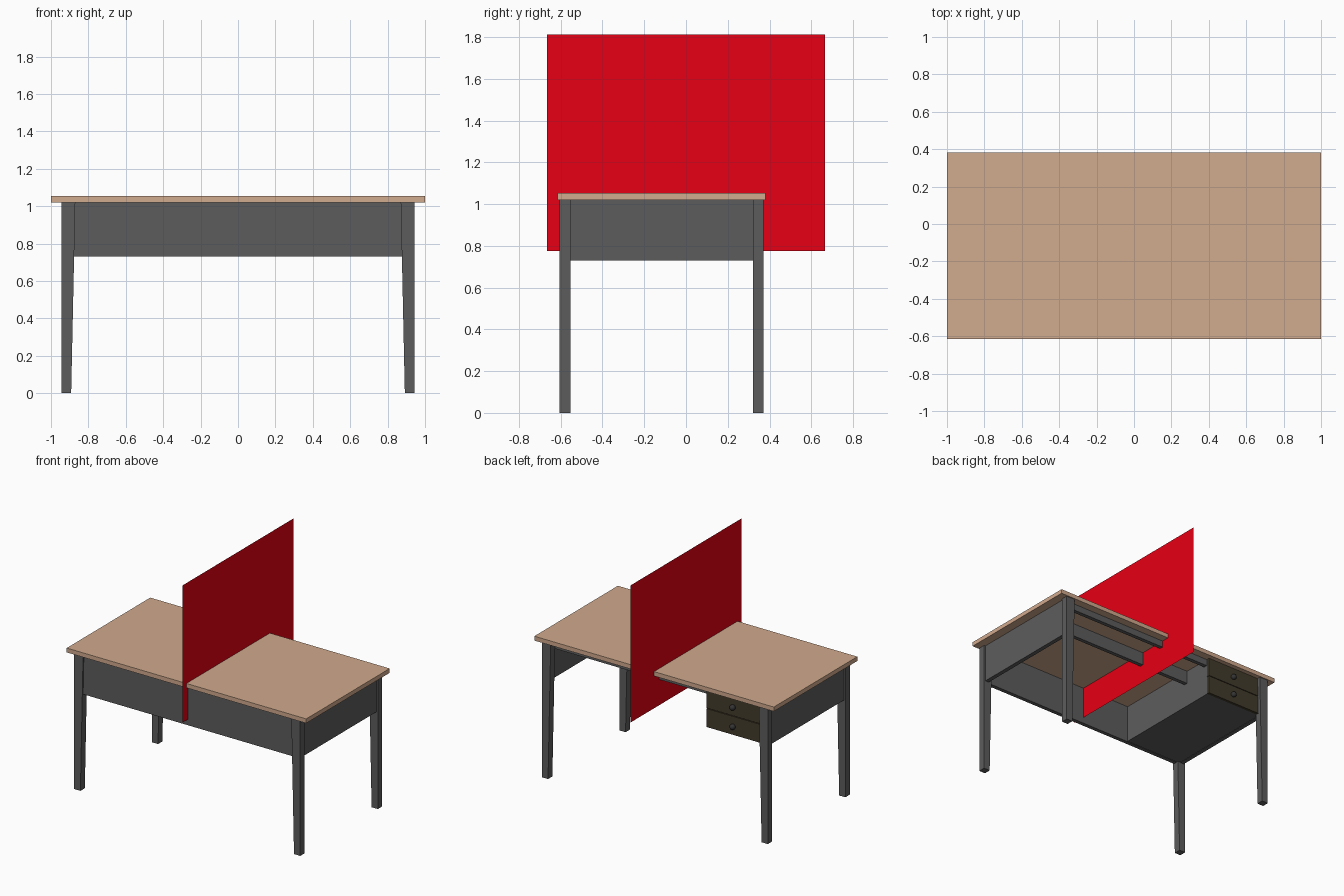
import bpy, bmesh, math

if "Cube" in bpy.data.objects:
    bpy.data.objects.remove(bpy.data.objects["Cube"])


def mat(name, rgb):
    m = bpy.data.materials.new(name)
    m.diffuse_color = (*rgb, 1)
    m.use_nodes = True
    m.node_tree.nodes["Principled BSDF"].inputs["Base Color"].default_value = m.diffuse_color
    return m


WOOD = mat("tan wood", (0.64, 0.405, 0.27))
GREY = mat("dark grey", (0.108, 0.108, 0.108))
RED = mat("red", (0.90, 0.0, 0.008))
DRAWER = mat("dark brown", (0.055, 0.044, 0.024))
KNOB = mat("charcoal", (0.035, 0.035, 0.035))


def finish(bm, name, material):
    if len(bm.faces) > 1:
        bmesh.ops.recalc_face_normals(bm, faces=bm.faces)
    me = bpy.data.meshes.new(name)
    bm.to_mesh(me)
    bm.free()
    me.materials.append(material)
    ob = bpy.data.objects.new(name, me)
    bpy.context.collection.objects.link(ob)
    return ob


def box(name, material, x, y, z, shape=None):
    """Box from (min, max) ranges; shape can move its vertices."""
    bm = bmesh.new()
    bmesh.ops.create_cube(bm, size=1)
    for v in bm.verts:
        for i, (a, b) in enumerate((x, y, z)):
            v.co[i] = b if v.co[i] > 0 else a
        if shape:
            shape(v.co)
    return finish(bm, name, material)


# table top
box("table_top", WOOD, (-1, 1), (-0.615, 0.381), (1.02, 1.053))


# legs, tapering on the inner side towards the floor
def taper(co):
    if abs(co.x) < 0.9 and co.z < 0.1:
        co.x = math.copysign(0.892, co.x)


for row, y in (("front", (-0.606, -0.553)), ("back", (0.32, 0.372))):
    for side, x in (("left", (-0.944, -0.87)), ("right", (0.87, 0.944))):
        box(f"{row}_{side}_leg", GREY, x, y, (0, 1.02), taper)

# apron panels
BOTTOM = 0.73
box("front_panel", GREY, (-0.9, 0.9), (-0.596, -0.566), (BOTTOM, 1.02))
for side, x in (("left", (-0.932, -0.9)), ("right", (0.9, 0.932))):
    box(f"{side}_panel", GREY, x, (-0.58, 0.345), (BOTTOM, 1.02))

# rails under the top, running from the right panel to the drawer box
box("back_rail", GREY, (-0.42, 0.9), (0.29, 0.32), (0.97, 1.02))
box("middle_rail", GREY, (-0.42, 0.9), (0.07, 0.10), (0.92, 1.02))

# drawer box with two drawer fronts and knobs
box("drawer_box", GREY, (-0.9, -0.415), (-0.566, 0.325), (BOTTOM + 0.003, 1.02))
for name, z in (("lower", (0.733, 0.872)), ("upper", (0.877, 1.019))):
    box(f"{name}_drawer_front", DRAWER, (-0.88, -0.414), (0.325, 0.347), z)
    bm = bmesh.new()
    bmesh.ops.create_uvsphere(bm, u_segments=16, v_segments=10, radius=0.021)
    knob = finish(bm, f"{name}_drawer_knob", KNOB)
    knob.location = (-0.638, 0.357, sum(z) / 2 - 0.005)
    for p in knob.data.polygons:
        p.use_smooth = True

# thin red divider standing across the middle
bm = bmesh.new()
bm.faces.new([bm.verts.new((0, y, z)) for y, z in
              ((-0.665, 0.776), (0.665, 0.776), (0.665, 1.811), (-0.665, 1.811))])
finish(bm, "divider_screen", RED)
